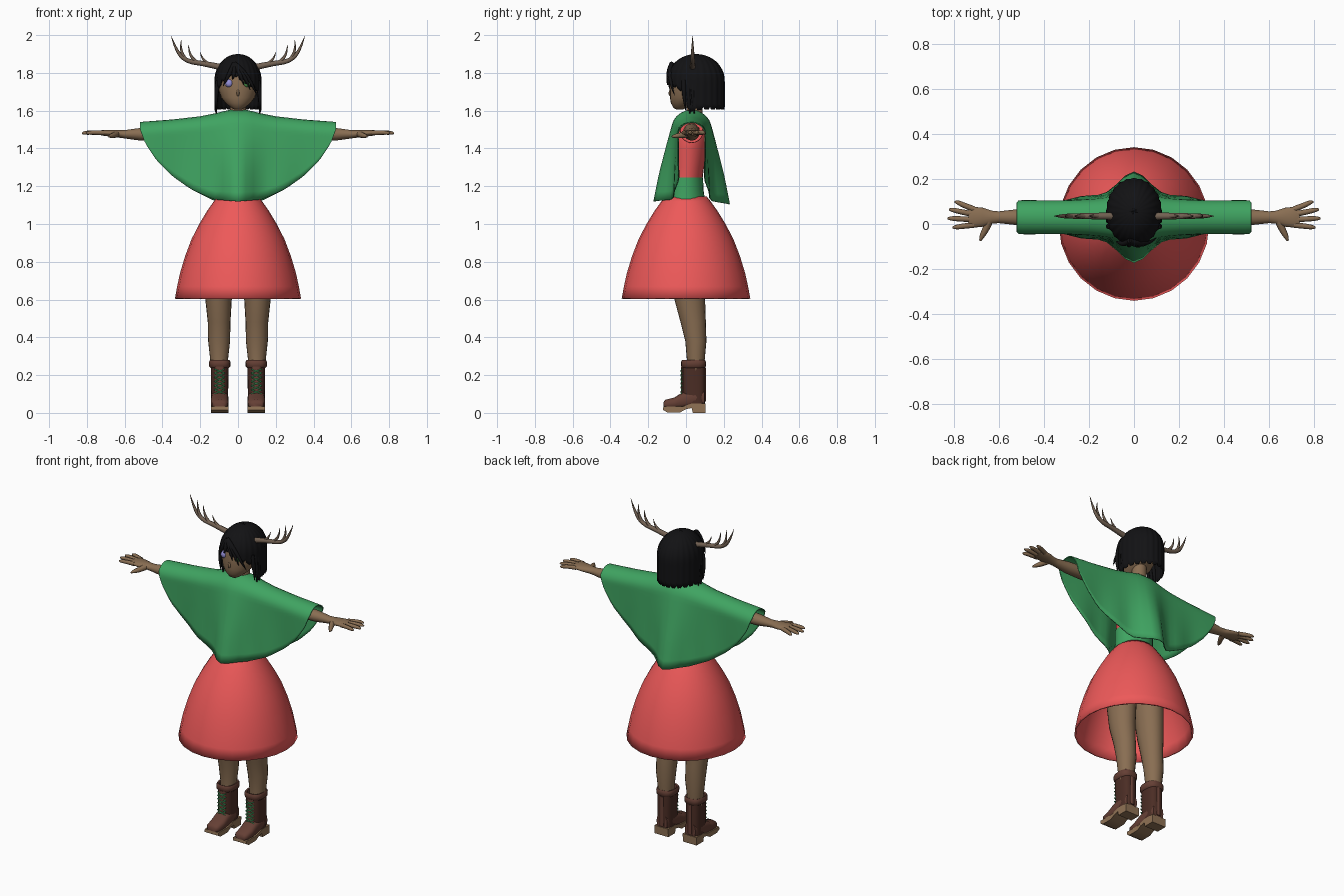
import bpy, bmesh, math
from math import sin, cos, pi, sqrt, exp, radians

if "Cube" in bpy.data.objects:
    bpy.data.objects.remove(bpy.data.objects["Cube"])


def mat(name, r, g, b):
    m = bpy.data.materials.new(name)
    m.diffuse_color = (r, g, b, 1)
    m.use_nodes = True
    m.node_tree.nodes["Principled BSDF"].inputs["Base Color"].default_value = m.diffuse_color
    return m


GREEN = mat("green_cloth", .05, .37, .12)
RED = mat("coral_cloth", .85, .10, .10)
SKIN = mat("skin", .25, .155, .085)
HAIR = mat("black_hair", .006, .006, .007)
HORN = mat("antler_bone", .17, .12, .085)
BOOT = mat("dark_leather", .07, .026, .018)
TRIM = mat("red_leather", .13, .05, .035)
SOLE = mat("sole_tan", .28, .17, .09)
VIOLET = mat("violet_eye", .3, .28, .7)
EMERALD = mat("green_eye", .08, .35, .08)


def lerp(table, x):
    for (a, va), (b, vb) in zip(table, table[1:]):
        if x <= b:
            return va + (vb - va) * max(0, x - a) / (b - a)
    return table[-1][1]


def modify(ob, mirror, thick):
    if thick:
        ob.modifiers.new("thickness", 'SOLIDIFY').thickness = thick
    if mirror:
        ob.modifiers.new("mirror", 'MIRROR')


def loft(name, rings, material, closed=True, caps=True, mirror=False, thick=0):
    """Skin a list of equal-length point rings."""
    bm = bmesh.new()
    vs = [[bm.verts.new(p) for p in r] for r in rings]
    n = len(rings[0])
    for a, b in zip(vs, vs[1:]):
        for i in range(n if closed else n - 1):
            j = (i + 1) % n
            bm.faces.new((a[i], a[j], b[j], b[i]))
    if caps and closed:
        bm.faces.new(vs[0])
        bm.faces.new(vs[-1])
    bmesh.ops.recalc_face_normals(bm, faces=bm.faces)
    me = bpy.data.meshes.new(name)
    bm.to_mesh(me)
    bm.free()
    me.shade_smooth()
    me.set_sharp_from_angle(angle=radians(50))
    me.materials.append(material)
    ob = bpy.data.objects.new(name, me)
    bpy.context.collection.objects.link(ob)
    modify(ob, mirror, thick)
    return ob


def ring(axis, c, a, b, n=20, p=1.0):
    """Superellipse around an axis; a, b are half sizes, p < 1 squares it off."""
    pts = []
    for i in range(n):
        t = 2 * pi * i / n
        u = a * math.copysign(abs(cos(t)) ** p, cos(t))
        v = b * math.copysign(abs(sin(t)) ** p, sin(t))
        d = {'x': (0, u, v), 'y': (u, 0, v), 'z': (u, v, 0)}[axis]
        pts.append(tuple(c[k] + d[k] for k in range(3)))
    return pts


def tube(name, paths, material, mirror=False):
    """Tapered strands; each path is a list of (x, y, z, radius)."""
    cu = bpy.data.curves.new(name, 'CURVE')
    cu.dimensions = '3D'
    cu.bevel_depth = 1
    cu.bevel_resolution = 2
    cu.resolution_u = 5
    cu.use_fill_caps = True
    for path in paths:
        s = cu.splines.new('NURBS')
        s.points.add(len(path) - 1)
        for q, (x, y, z, r) in zip(s.points, path):
            q.co = (x, y, z, 1)
            q.radius = r
        s.order_u = 3
        s.use_endpoint_u = True
    cu.materials.append(material)
    ob = bpy.data.objects.new(name, cu)
    bpy.context.collection.objects.link(ob)
    modify(ob, mirror, 0)


# head, neck, face
loft("head", [ring('z', (0, y, z), a, b, 24) for z, y, a, b in (
    (1.605, -.035, .015, .015), (1.615, -.03, .035, .036), (1.64, -.012, .066, .068), (1.67, .01, .09, .095),
    (1.72, .03, .106, .115), (1.78, .045, .11, .125), (1.84, .05, .095, .11), (1.88, .05, .05, .06))], SKIN)
loft("neck", [ring('z', (0, .045, z), r, r) for z, r in ((1.5, .06), (1.57, .042), (1.68, .042))], SKIN)
tube("nose", [[(0, -.08, 1.715, .004), (0, -.09, 1.69, .009), (0, -.08, 1.68, .006)]], SKIN)
for side, m in ((-1, VIOLET), (1, EMERALD)):
    loft("eye", [ring('y', (side * .047, y, 1.745), r * .9, r, 16)
                 for y, r in ((-.085, .008), (-.08, .018), (-.06, .024))], m)

# bobbed hair shell with swept fringe and ragged hem
HEM = [(-180, 1.605), (-100, 1.605), (-73, 1.59), (-69, 1.69), (-45, 1.75), (-22, 1.785), (-5, 1.78),
       (10, 1.755), (28, 1.73), (48, 1.72), (68, 1.68), (73, 1.59), (100, 1.605), (180, 1.605)]
N = 96
rows = []
for k in range(1, 17):
    row = []
    for i in range(N):
        deg = -180 + 360 * i / N
        th = radians(deg)
        hem = lerp(HEM, deg) + (.016 if i % 4 == 0 else 0)
        z = 1.9 - (1.9 - hem) * (k / 16) ** 1.7
        s = sqrt(1 - max(0, (z - 1.76) / .14) ** 2)
        s *= 1 + .015 * cos(24 * th)
        row.append((.123 * s * sin(th), .053 - .15 * s * cos(th), z))
    rows.append(row)
loft("hair_shell", [[(p[0] * .01, .053, 1.9) for p in rows[0]]] + rows, HAIR, caps=False, thick=.006)
tube("side_lock", [[(.105, y, 1.76, .012), (.12, y, 1.68, .014), (.115, y + .01, e, .001)]
                   for y, e in ((-.012, 1.6), (.012, 1.56), (.035, 1.57))], HAIR, True)
tube("fringe", [[(-.02, -.075, 1.85, .012), (x * .6, -.1, 1.79, .015), (x, y, z, .001)] for x, y, z in (
    (-.03, -.095, 1.765), (.03, -.098, 1.735), (.065, -.085, 1.71), (.1, -.06, 1.68), (-.08, -.075, 1.73))], HAIR)

# antlers
Y = .035
tube("antlers", [
    [(.09, Y, 1.83, .017), (.18, Y, 1.85, .014), (.27, Y, 1.86, .012), (.325, Y, 1.91, .009), (.354, Y, 1.995, .001)],
    [(.275, Y, 1.87, .010), (.31, Y, 1.91, .008), (.3, Y, 1.975, .001)],
    [(.22, Y, 1.858, .010), (.26, Y, 1.885, .008), (.262, Y, 1.95, .001)],
    [(.15, Y, 1.845, .010), (.19, Y, 1.865, .007), (.2, Y, 1.91, .001)]], HORN, True)

# poncho: a sheet draped over the outstretched arms
EDGE = [(0, 1.12), (.13, 1.13), (.25, 1.185), (.35, 1.255), (.43, 1.335), (.49, 1.425), (.513, 1.485), (.52, 1.505)]
TOP = [(0, 1.605), (.05, 1.605), (.1, 1.59), (.2, 1.57), (.35, 1.553), (.52, 1.54)]
sheet = []
for i in range(41):
    x = .52 * sin(pi / 2 * (i - 20) / 20)
    top, hem = lerp(TOP, abs(x)), lerp(EDGE, abs(x))
    col = []
    for k in range(-16, 17):
        v = abs(k) / 16
        drop = v ** 1.6 * (top - hem)
        w = .075 * sqrt(1 - (1 - min(drop / .07, 1)) ** 2)
        w += exp(-(x / .15) ** 2) * .185 * drop ** .75
        w += .02 * min(1, drop * 3) * cos(x * 26) * exp(-(x / .3) ** 2) * v
        back = k > 0
        col.append((x, .03 + (w * 1.0 if back else -w), top - drop - (.015 * v * exp(-(x / .15) ** 2) if back else 0)))
    sheet.append(col)
loft("poncho", sheet, GREEN, closed=False, thick=.006)

# dress
loft("bodice", [ring('z', (0, y, z), a, b, 24) for z, y, a, b in (
    (1.22, .0, .112, .085), (1.3, .01, .12, .085), (1.4, .015, .14, .1), (1.48, .025, .15, .095),
    (1.54, .035, .12, .07), (1.57, .04, .06, .05))], RED)
loft("short_sleeve", [ring('x', (x, .03, 1.49), r, r) for x, r in ((.1, .06), (.16, .062), (.23, .06))],
     RED, mirror=True)
loft("waistband", [ring('z', (0, 0, z), a, b, 24) for z, a, b in ((1.13, .118, .1), (1.18, .115, .093), (1.245, .117, .09))], GREEN)
loft("skirt", [ring('z', (0, 0, z), a, a * 1.02, 24) for z, a in (
    (1.145, .108), (1.12, .128), (1.07, .163), (1.0, .205), (.92, .246), (.83, .28),
    (.74, .307), (.67, .322), (.605, .334))], RED, caps=False, thick=.01)

# arms and hands
loft("arm", [ring('x', (x, .03, z), a, b) for x, z, a, b in (
    (.12, 1.495, .045, .045), (.3, 1.485, .043, .042), (.42, 1.478, .04, .036), (.52, 1.475, .035, .033),
    (.6, 1.475, .026, .022), (.63, 1.477, .029, .02), (.67, 1.48, .042, .018), (.71, 1.483, .046, .016),
    (.735, 1.483, .04, .011))], SKIN, mirror=True)
tube("fingers", [[(.71, y0, 1.483, .013), (.5 * (.71 + x), .5 * (y0 + y), 1.485, .012), (x - .01, y, 1.482, .010), (x, y, 1.48, .004)]
                 for x, y0, y in ((.795, .066, .098), (.82, .043, .064), (.826, .02, .025), (.805, -.004, -.015))]
     + [[(.64, .02, 1.478, .018), (.655, -.02, 1.47, .016), (.678, -.06, 1.465, .011), (.682, -.075, 1.463, .004)]], SKIN, True)

# legs
loft("leg", [ring('z', (x, y, z), a, b) for z, x, y, a, b in (
    (1.02, .06, 0, .06, .09), (.9, .09, .005, .085, .1), (.75, .1, .01, .08, .092), (.6, .103, .02, .07, .081),
    (.48, .1, .038, .06, .067), (.38, .1, .052, .058, .056), (.28, .1, .052, .047, .047), (.15, .098, .05, .04, .042))],
    SKIN, mirror=True)

# boots
BX = .097
loft("boot_shaft", [ring('z', (BX, y, z), a, b, 24, .7) for z, y, a, b in (
    (.05, .045, .045, .055), (.1, .042, .045, .06), (.25, .04, .047, .06))], BOOT, mirror=True)
loft("boot_cuff", [ring('z', (BX, .04, z), a, a + .009, 24, .75) for z, a in (
    (.238, .048), (.245, .056), (.27, .057), (.279, .052), (.276, .044), (.25, .042))], TRIM, caps=False, mirror=True)
loft("boot_foot", [ring('y', (BX, y, z), a, b, 20, .75) for y, z, a, b in (
    (-.12, .042, .028, .014), (-.108, .046, .041, .024), (-.06, .052, .047, .03), (-.02, .065, .046, .043),
    (.05, .08, .046, .05), (.098, .08, .036, .045))], TRIM, mirror=True)
loft("boot_back_strap", [ring('z', (BX, .097, z), .012, .008, 12) for z in (.06, .24)], TRIM, mirror=True)
loft("boot_tongue", [ring('z', (BX, -.018, z), .024, .008, 12) for z in (.08, .245)], TRIM, mirror=True)
PROFILE = [(-.122, .016), (-.1, .003), (-.03, .003), (.0, .02), (.03, .026), (.036, 0), (.102, 0),
           (.104, .05), (.03, .05), (-.02, .033), (-.12, .033)]
loft("boot_sole", [[(BX + d, y, z) for y, z in PROFILE] for d in (-.047, .047)], SOLE, mirror=True)
laces = []
for k in range(6):
    z = .1 + k * .022
    for s in (-1, 1):
        laces.append([(BX - s * .028, -.022, z, .0028), (BX, -.03, z + .011, .0028), (BX + s * .028, -.022, z + .022, .0028)])
tube("boot_laces", laces, GREEN, True)
